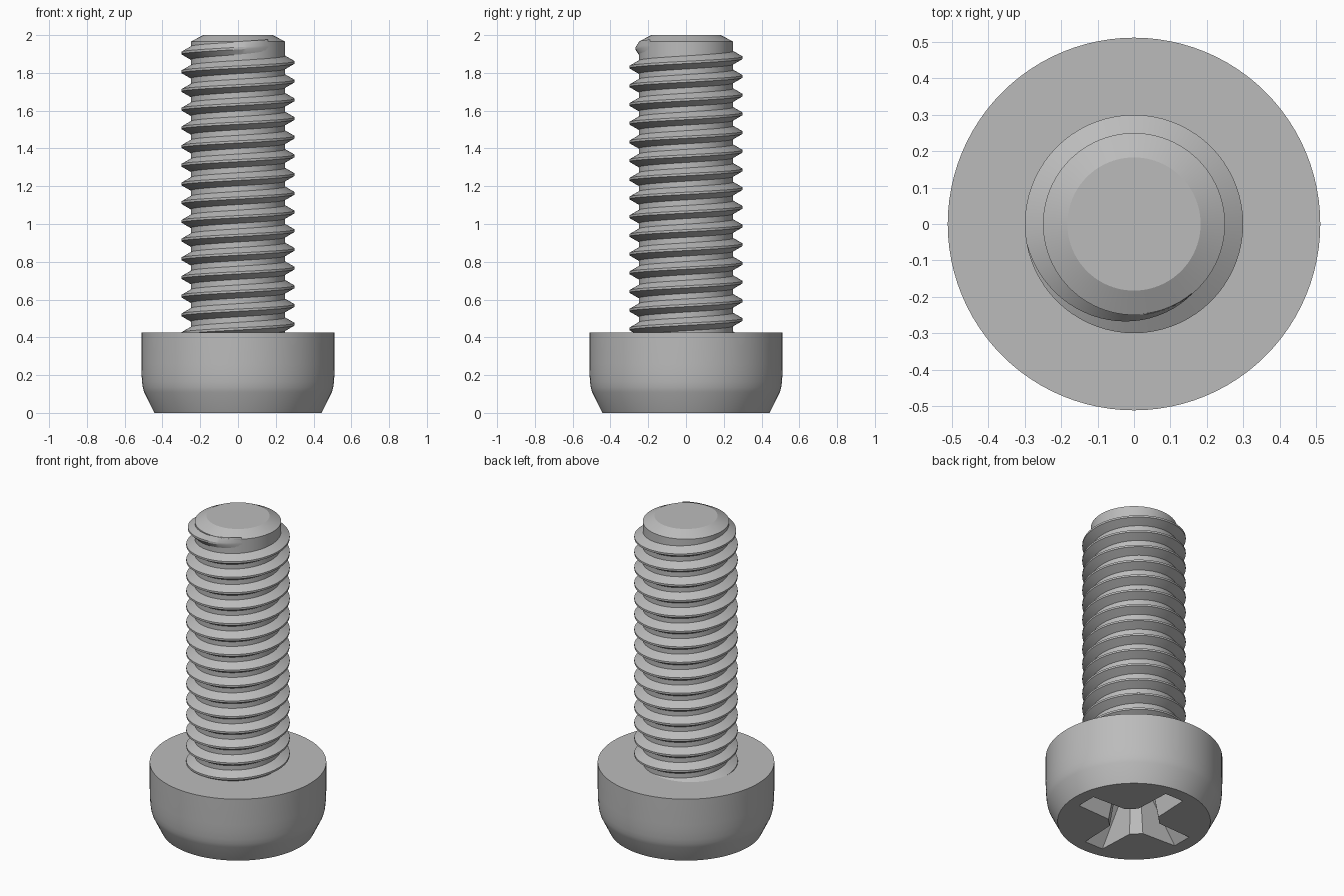
import bpy, bmesh, math

cube = bpy.data.objects.get("Cube")
if cube:
    bpy.data.objects.remove(cube, do_unlink=True)

SEGMENTS = 96
HEAD_TOP = 0.425
CORE_R, CREST_R, PITCH = 0.25, 0.30, 0.099

steel = bpy.data.materials.new("grey steel")
steel.use_nodes = True
GREY = (0.5, 0.5, 0.5, 1)
steel.diffuse_color = GREY
steel.node_tree.nodes["Principled BSDF"].inputs["Base Color"].default_value = GREY


def make_object(name, bm):
    bmesh.ops.recalc_face_normals(bm, faces=bm.faces[:])
    mesh = bpy.data.meshes.new(name)
    bm.to_mesh(mesh)
    bm.free()
    mesh.materials.append(steel)
    obj = bpy.data.objects.new(name, mesh)
    bpy.context.collection.objects.link(obj)
    return obj


def loft(bm, rings, closed=True):
    """Skin a list of point rings and cap both ends."""
    rows = [[bm.verts.new(p) for p in ring] for ring in rings]
    n = len(rows[0])
    for a, b in zip(rows, rows[1:]):
        for i in range(n if closed else n - 1):
            j = (i + 1) % n
            bm.faces.new((a[i], a[j], b[j], b[i]))
    bm.faces.new(rows[0])
    bm.faces.new(rows[-1])


def turned(name, profile):
    """Solid of revolution from (radius, height) pairs."""
    bm = bmesh.new()
    turns = [math.tau * i / SEGMENTS for i in range(SEGMENTS)]
    loft(bm, [[(r * math.cos(t), r * math.sin(t), z) for t in turns] for r, z in profile])
    return make_object(name, bm)


def smooth(obj, degrees=25):
    bpy.ops.object.select_all(action="DESELECT")
    obj.select_set(True)
    bpy.context.view_layer.objects.active = obj
    bpy.ops.object.shade_smooth_by_angle(angle=math.radians(degrees))


def cross_ring(z, tip, tip_half, root, root_half):
    """Four-armed outline with bevelled inner corners."""
    arm = [(root, -root_half), (tip, -tip_half), (tip, tip_half), (root, root_half)]
    ring = []
    for k in range(4):
        c, s = math.cos(k * math.pi / 2), math.sin(k * math.pi / 2)
        ring += [(x * c - y * s, x * s + y * c, z) for x, y in arm]
    return ring


# Pan head with rounded lower shoulder
head = turned("head", [(0.443, 0), (0.497, 0.11), (0.504, 0.135), (0.508, 0.165),
                       (0.511, 0.21), (0.512, 0.26), (0.512, HEAD_TOP)])

# Tapered cross recess, cut into the underside
bm = bmesh.new()
loft(bm, [cross_ring(-0.02, 0.378, 0.066, 0.133, 0.077),
          cross_ring(0.27, 0.15, 0.045, 0.09, 0.05),
          cross_ring(0.32, 0.03, 0.01, 0.02, 0.012)])
cutter = make_object("recess_cutter", bm)
cutter.hide_render = True
cut = head.modifiers.new("recess", "BOOLEAN")
cut.operation = "DIFFERENCE"
cut.solver = "EXACT"
cut.object = cutter
graph = bpy.context.evaluated_depsgraph_get()
cut_mesh = bpy.data.meshes.new_from_object(head.evaluated_get(graph))
head.modifiers.clear()
head.data = cut_mesh
bpy.data.objects.remove(cutter, do_unlink=True)
smooth(head)

# Shank core with chamfered end
core = turned("shank", [(CORE_R, HEAD_TOP - 0.01), (CORE_R, 1.966), (0.183, 2)])
smooth(core)

# Helical thread that fades into the shank near the end
END = math.radians(310)
FADE = math.radians(120)
STEPS = 72
total = 16 * STEPS
rings = []
for i in range(total + 1):
    t = END - math.tau * (total - i) / STEPS
    z = 1.905 + PITCH * (t - math.pi) / math.tau
    fade = min(1, (END - t) / FADE)
    crest = CORE_R + (CREST_R - CORE_R) * fade
    rings.append([(r * math.cos(t), r * math.sin(t), z + dz) for r, dz in
                  ((CORE_R - 0.002, -0.036), (crest, -0.006),
                   (crest, 0.006), (CORE_R - 0.002, 0.036))])
bm = bmesh.new()
loft(bm, rings, closed=False)
bmesh.ops.bisect_plane(bm, geom=bm.verts[:] + bm.edges[:] + bm.faces[:],
                       plane_co=(0, 0, HEAD_TOP - 0.002), plane_no=(0, 0, 1),
                       clear_inner=True)
thread = make_object("thread", bm)
smooth(thread)
